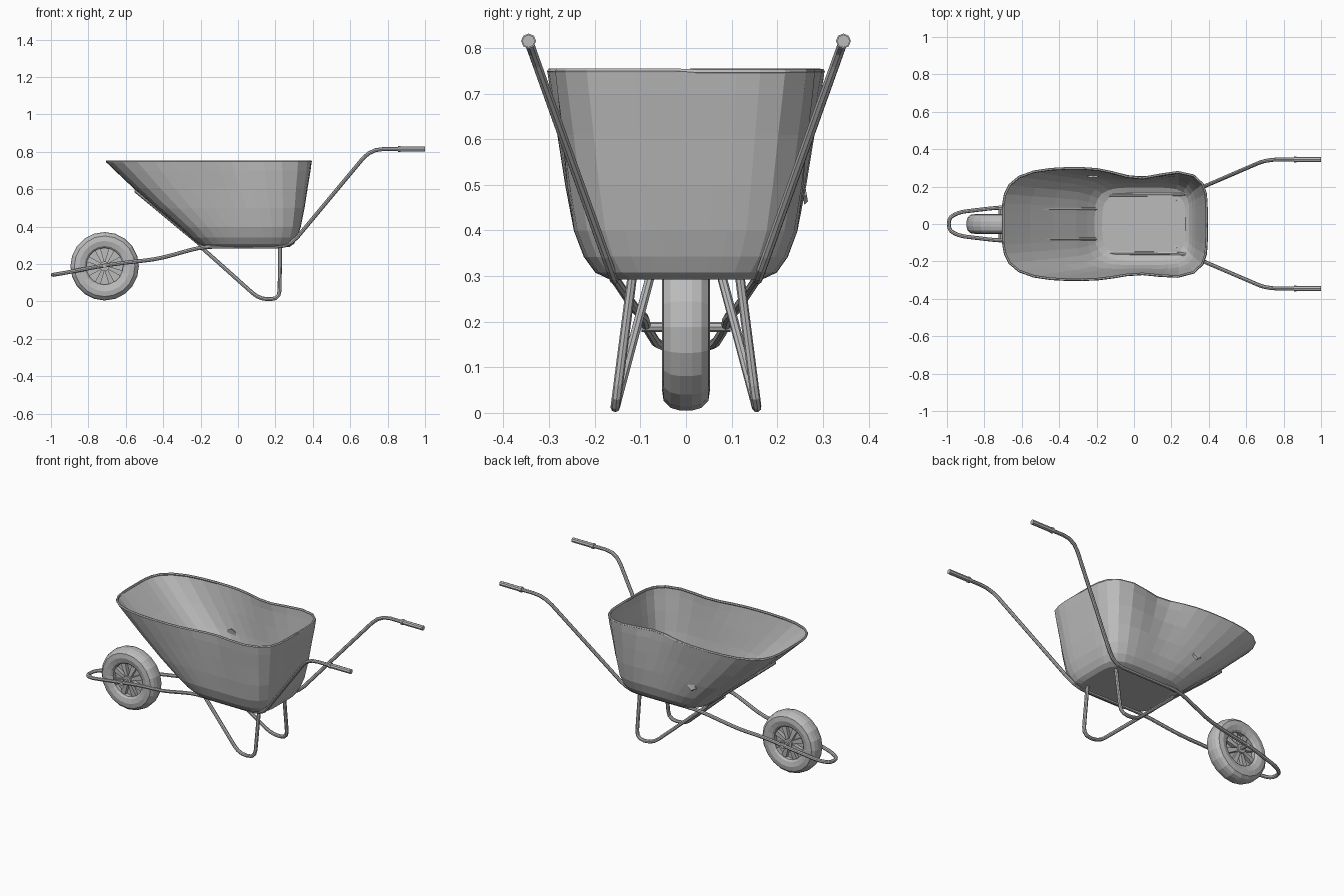
import bpy, bmesh, math
from mathutils import Vector

cube = bpy.data.objects.get("Cube")
if cube:
    bpy.data.objects.remove(cube, do_unlink=True)

grey = bpy.data.materials.new("plain grey")
grey.use_nodes = True
grey.diffuse_color = (0.5, 0.5, 0.5, 1)
grey.node_tree.nodes["Principled BSDF"].inputs["Base Color"].default_value = (0.5, 0.5, 0.5, 1)


def finish(name, bm):
    bmesh.ops.recalc_face_normals(bm, faces=bm.faces)
    mesh = bpy.data.meshes.new(name)
    bm.to_mesh(mesh)
    bm.free()
    mesh.materials.append(grey)
    obj = bpy.data.objects.new(name, mesh)
    bpy.context.collection.objects.link(obj)
    return obj


def loft(bm, rings, closed=False):
    """Join rings of points with quads."""
    rows = [[bm.verts.new(p) for p in ring] for ring in rings]
    pairs = list(zip(rows, rows[1:]))
    if closed:
        pairs.append((rows[-1], rows[0]))
    for a, b in pairs:
        for i in range(len(a)):
            j = (i + 1) % len(a)
            bm.faces.new((a[i], a[j], b[j], b[i]))
    return rows


def rounded(points, radius):
    """Replace each inner corner of a path with a short bend."""
    pts = [Vector(p) for p in points]
    out = [pts[0]]
    for a, b, c in zip(pts, pts[1:], pts[2:]):
        r = min(radius, (a - b).length * 0.45, (c - b).length * 0.45)
        p, q = b + (a - b).normalized() * r, b + (c - b).normalized() * r
        for t in (0, 0.33, 0.67, 1):
            out.append(p.lerp(b, t).lerp(b.lerp(q, t), t))
    return out + [pts[-1]]


def tube(name, points, radius, bend=0.0, closed=False, sides=8):
    """Sweep a round section along a path."""
    pts = rounded(points, bend) if bend else [Vector(p) for p in points]
    count = len(pts)
    rings, normal = [], None
    for i, p in enumerate(pts):
        before = pts[i - 1] if closed or i else p
        after = pts[(i + 1) % count] if closed or i < count - 1 else p
        t = (after - before).normalized()
        if normal is None:
            normal = t.orthogonal()
        normal = (normal - t * normal.dot(t)).normalized()
        side = t.cross(normal)
        angles = [math.tau * k / sides for k in range(sides)]
        rings.append([p + (normal * math.cos(a) + side * math.sin(a)) * radius for a in angles])
    bm = bmesh.new()
    rows = loft(bm, rings, closed)
    if not closed:
        bm.faces.new(rows[0])
        bm.faces.new(rows[-1])
    return finish(name, bm)


def both(points):
    """Continue a half path with its mirror image across y."""
    return points + [(x, -y, z) for x, y, z in reversed(points)]


# Tub: rounded, waisted outline growing from the floor to the rim
# Levels: height, front x, rear x, half width, waist depth
LEVELS = [(0.298, -0.17, 0.275, 0.165, 0.0), (0.312, -0.21, 0.295, 0.195, 0.0),
          (0.345, -0.25, 0.312, 0.22, 0.01), (0.40, -0.31, 0.33, 0.243, 0.03),
          (0.50, -0.43, 0.35, 0.262, 0.07), (0.61, -0.555, 0.367, 0.278, 0.11),
          (0.70, -0.65, 0.382, 0.292, 0.15), (0.748, -0.70, 0.388, 0.299, 0.18)]


def outline(level, segments=44):
    z, front, rear, half, waist = level
    ring = []
    for i in range(segments):
        a = math.tau * (i + 0.5) / segments
        c, s = math.cos(a), math.sin(a)
        n = 5 if c > 0 else 4
        r = (abs(c) ** n + abs(s) ** n) ** (-1 / n)
        x = (front + rear) / 2 + (rear - front) / 2 * r * c
        depth = waist if s > 0 else waist * 0.6
        y = half * r * s * (1 - depth * math.exp(-((x - 0.03) / 0.16) ** 2))
        ring.append((x, y, z))
    return ring


bm = bmesh.new()
rows = loft(bm, [outline(level) for level in LEVELS])
bm.faces.new(rows[0])
tub = finish("tub", bm)
shell = tub.modifiers.new("sheet thickness", 'SOLIDIFY')
shell.thickness = 0.006
shell.offset = -1
tube("tub_rim", outline(LEVELS[-1]), 0.007, closed=True, sides=6)

# Small mounting plate on the tub side
bm = bmesh.new()
bmesh.ops.create_cone(bm, cap_ends=True, segments=6, radius1=0.034, radius2=0.028, depth=0.009)
plate = finish("side_plate", bm)
plate.location = (-0.22, 0.258, 0.49)
plate.rotation_euler = (math.radians(-80), 0, 0)

# Main frame: handles, rails and the loop around the wheel in one bent pipe
tube("frame", both([(0.99, 0.345, 0.815), (0.71, 0.345, 0.815), (0.275, 0.158, 0.293),
                    (-0.19, 0.155, 0.293), (-0.43, 0.11, 0.226), (-0.60, 0.09, 0.208),
                    (-0.73, 0.088, 0.190), (-0.93, 0.064, 0.152), (-0.99, 0.035, 0.142)]),
     0.0105, bend=0.07)

# Bar under the sloping front of the tub
tube("front_support", both([(-0.19, 0.08, 0.293), (-0.545, 0.08, 0.588)]), 0.009, bend=0.02)

for side, word in ((1, "back"), (-1, "front")):
    tube("grip_" + word, [(0.86, side * 0.345, 0.815), (1.0, side * 0.345, 0.815)], 0.014)
    tube("grip_collar_" + word, [(0.855, side * 0.345, 0.815), (0.868, side * 0.345, 0.815)], 0.0165)
    # Leg: down from the rear, round the foot and up to the front of the floor
    tube("leg_" + word, [(0.225, side * 0.118, 0.298), (0.222, side * 0.155, 0.012),
                         (0.115, side * 0.155, 0.012), (-0.20, side * 0.08, 0.293)],
         0.0105, bend=0.05)

# Wheel, turned about the y axis
CENTRE = Vector((-0.713, 0, 0.188))


def turned(name, profile, segments, closed=True):
    """Revolve (radius, y) points about the axle."""
    bm = bmesh.new()
    rings = []
    for i in range(segments):
        a = math.tau * i / segments
        rings.append([CENTRE + Vector((r * math.cos(a), y, r * math.sin(a))) for r, y in profile])
    loft(bm, rings, closed=True)
    return finish(name, bm)


half_tyre = [(0.098, 0.036), (0.108, 0.046), (0.135, 0.053), (0.162, 0.049), (0.177, 0.034), (0.183, 0.013)]
turned("tyre", half_tyre + [(r, -y) for r, y in reversed(half_tyre)], 20)
turned("wheel_disc", [(0.01, 0.012), (0.102, 0.012), (0.102, -0.012), (0.01, -0.012)], 20)
tube("hub", [CENTRE + Vector((0, y, 0)) for y in (-0.045, 0.045)], 0.026, sides=12)
tube("axle", [CENTRE + Vector((0, y, 0)) for y in (-0.098, 0.098)], 0.011)

# Tapered spokes standing out on both faces of the disc
bm = bmesh.new()
for i in range(8):
    a = math.tau * (i + 0.5) / 8
    out, across = Vector((math.cos(a), 0, math.sin(a))), Vector((-math.sin(a), 0, math.cos(a)))
    loops = []
    for r, w, d in ((0.02, 0.008, 0.036), (0.1, 0.016, 0.03)):
        loops.append([CENTRE + out * r + across * (w * u) + Vector((0, d * v, 0))
                      for u, v in ((-1, -1), (1, -1), (1, 1), (-1, 1))])
    rows = loft(bm, loops)
    bm.faces.new(rows[0])
    bm.faces.new(rows[1])
finish("spokes", bm)
